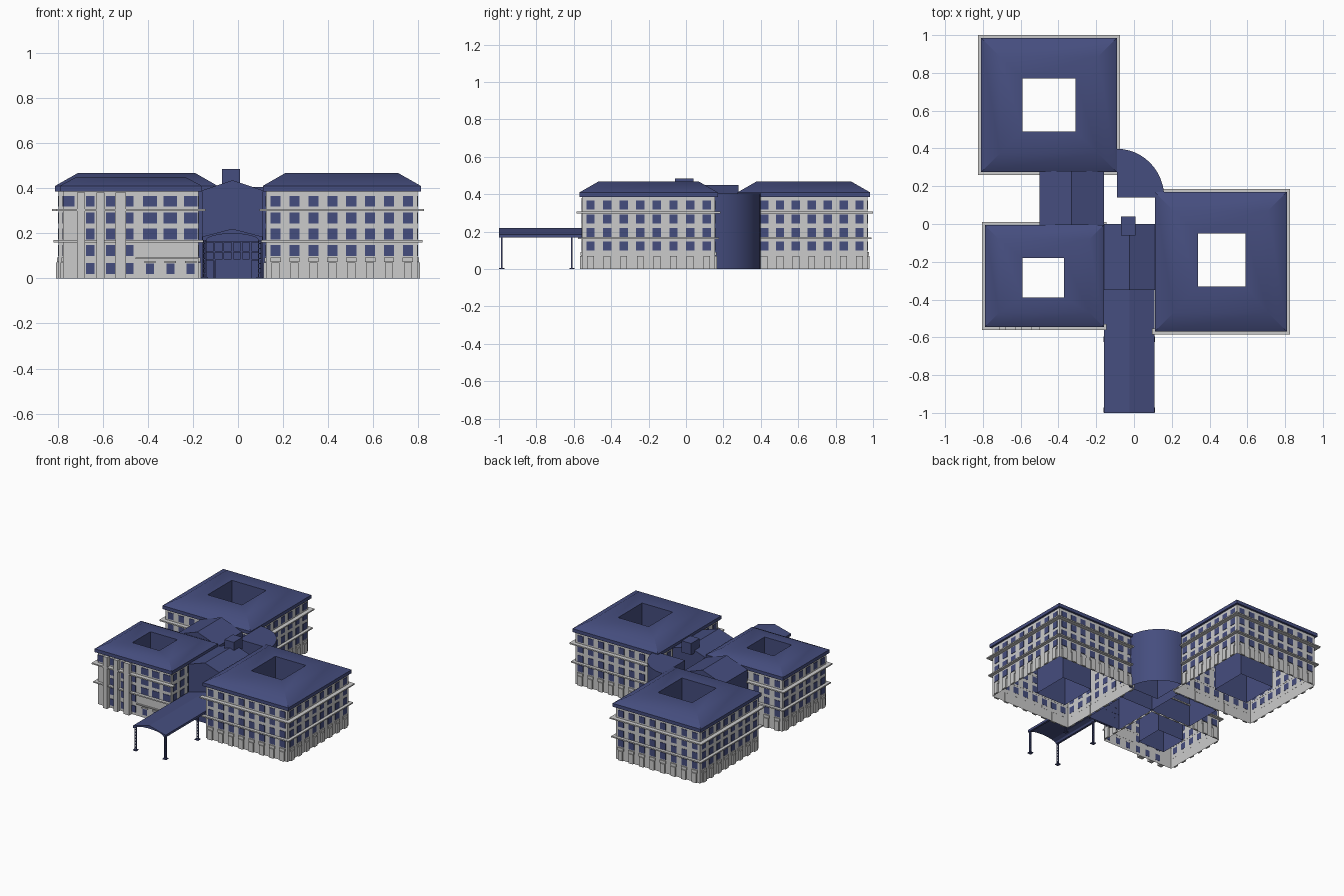
import bpy, bmesh, math
from mathutils import Matrix, Vector

if "Cube" in bpy.data.objects:
    bpy.data.objects.remove(bpy.data.objects["Cube"])

BLUE = bpy.data.materials.new("slate_blue")
BLUE.diffuse_color = (0.06, 0.075, 0.21, 1)
BLUE.use_nodes = True
BLUE.node_tree.nodes["Principled BSDF"].inputs["Base Color"].default_value = BLUE.diffuse_color


def make(name, bm, mat=None, smooth=False):
    me = bpy.data.meshes.new(name)
    bmesh.ops.recalc_face_normals(bm, faces=bm.faces)
    bm.to_mesh(me)
    bm.free()
    ob = bpy.data.objects.new(name, me)
    bpy.context.collection.objects.link(ob)
    if mat:
        me.materials.append(mat)
    if smooth:
        bpy.ops.object.select_all(action='DESELECT')
        ob.select_set(True)
        bpy.context.view_layer.objects.active = ob
        bpy.ops.object.shade_smooth_by_angle(angle=math.radians(35))
    return ob


def box(bm, x0, x1, y0, y1, z0, z1):
    m = Matrix.Translation(((x0 + x1) / 2, (y0 + y1) / 2, (z0 + z1) / 2))
    bmesh.ops.create_cube(bm, size=1, matrix=m @ Matrix.Diagonal((x1 - x0, y1 - y0, z1 - z0, 1)))


def inset(r, d):
    return (r[0] + d, r[1] - d, r[2] + d, r[3] - d)


def rings(bm, levels):
    # open surface through a stack of rectangles (x0, x1, y0, y1) at height z
    prev = None
    for (x0, x1, y0, y1), z in levels:
        cur = [bm.verts.new(p) for p in ((x0, y0, z), (x1, y0, z), (x1, y1, z), (x0, y1, z))]
        if prev:
            for i in range(4):
                j = (i + 1) % 4
                bm.faces.new((prev[i], prev[j], cur[j], cur[i]))
        prev = cur


def on_wall(bm, rect, side, c, w, z0, z1, d):
    # box standing d proud of one wall, centred at coordinate c
    x0, x1, y0, y1 = rect
    a, b = c - w / 2, c + w / 2
    if side == 'front':
        box(bm, a, b, y0 - d, y0 + .001, z0, z1)
    elif side == 'back':
        box(bm, a, b, y1 - .001, y1 + d, z0, z1)
    elif side == 'left':
        box(bm, x0 - d, x0 + .001, a, b, z0, z1)
    else:
        box(bm, x1 - .001, x1 + d, a, b, z0, z1)


ROWS = (.318, .243, .172, .100)


def block(name, roof, court, top, slope, ledge_sides, special=None):
    wall = inset(roof, .015)
    bm = bmesh.new()
    rings(bm, [(wall, 0), (wall, .39)])
    make(name + "_walls", bm)
    # hipped roof ring running down into the courtyard shaft
    bm = bmesh.new()
    rings(bm, [(wall, .385), (roof, .385), (roof, .41), (inset(roof, slope), top), (court, top), (court, 0)])
    make(name + "_roof", bm, BLUE, True)
    glass, trim = bmesh.new(), bmesh.new()
    for side in ('front', 'back', 'left', 'right'):
        lo, hi = wall[:2] if side in ('front', 'back') else wall[2:]
        if side in ledge_sides:
            e = .03
            for z, d in ((.298, .03), (.160, .022)):
                on_wall(trim, wall, side, (lo + hi) / 2, hi - lo + 2 * d, z, z + .009, d)
        if side == special:
            continue
        n = int((hi - lo) / .083)
        step = (hi - lo) / n
        for i in range(n):
            c = lo + (i + .5) * step
            for z in ROWS:
                on_wall(glass, wall, side, c, .045, z, z + .048, .003)
            # ground floor bay with cap
            on_wall(trim, wall, side, c, .036, 0, .07, .012)
            on_wall(trim, wall, side, c, .046, .072, .092, .008)
    return wall, glass, trim


# back left and right wings
for nm, roof, court, sides in (
        ("back_wing", (-.81, -.09, .275, .985), (-.59, -.31, .49, .77), ('front', 'back', 'left', 'right')),
        ("right_wing", (.11, .81, -.57, .17), (.34, .59, -.33, -.05), ('front', 'back', 'right'))):
    _, g, t = block(nm, roof, court, .467, .1, sides)
    make(nm + "_windows", g, BLUE)
    make(nm + "_ledges", t)

# front left wing with its own front facade
w, g, t = block("front_wing", (-.79, -.16, -.545, -.005), (-.59, -.37, -.39, -.18), .45, .075,
                ('front', 'back', 'left'), 'front')
on_wall(g, w, 'front', -.75, .05, .318, .366, .003)
for c in (-.655, -.565, -.482):
    for z in ROWS[:3] + (.02, .10):
        on_wall(g, w, 'front', c, .038, z, z + .048, .003)
for c in (-.39, -.30, -.21):
    for z in ROWS[:3]:
        on_wall(g, w, 'front', c, .06, z, z + .048, .003)
    on_wall(g, w, 'front', c, .036, .02, .065, .003)
    on_wall(t, w, 'front', c, .05, .068, .076, .008)
for c, pw in ((-.695, .035), (-.61, .035), (-.52, .045)):
    on_wall(t, w, 'front', c, pw, 0, .38, .03)
on_wall(t, w, 'front', -.315, .28, .086, .093, .012)
make("front_wing_windows", g, BLUE)
make("front_wing_ledges", t)


def gable(name, x0, x1, y0, y1, z0, ze, zr):
    # open-bottomed pentagon prism, ridge along y
    bm = bmesh.new()
    prof = [(x0, z0), (x0, ze), ((x0 + x1) / 2, zr), (x1, ze), (x1, z0)]
    a = [bm.verts.new((x, y0, z)) for x, z in prof]
    b = [bm.verts.new((x, y1, z)) for x, z in prof]
    bm.faces.new(a)
    bm.faces.new(b)
    for i in range(4):
        bm.faces.new((a[i], a[i + 1], b[i + 1], b[i]))
    return make(name, bm, BLUE)


gable("entrance_hall", -.16, .11, -.35, 0, 0, .39, .435)
gable("rear_link", -.5, -.16, -.005, .28, 0, .39, .45)

# curved corner link
bm = bmesh.new()
pts = [(-.09, .14)] + [(-.09 + .25 * math.cos(a), .14 + .258 * math.sin(a))
                       for a in [i * math.pi / 24 for i in range(13)]]
lo = [bm.verts.new((x, y, 0)) for x, y in pts]
hi = [bm.verts.new((x, y, .405)) for x, y in pts]
bm.faces.new(hi)
for i in range(len(pts)):
    j = (i + 1) % len(pts)
    bm.faces.new((lo[i], lo[j], hi[j], hi[i]))
make("curved_link", bm, BLUE, True)

# roof vent
bm = bmesh.new()
box(bm, -.07, .008, -.06, .04, .40, .485)
make("roof_vent", bm, BLUE)

# entrance doors and frames
bm = bmesh.new()
for x in (-.145, -.105, -.065, -.025, .015, .055, .095):
    box(bm, x - .004, x + .004, -.362, -.349, 0, .165)
for z in (.08, .115, .16):
    box(bm, -.155, .105, -.36, -.349, z, z + .006)
box(bm, -.10, .05, -.366, -.349, 0, .08)
make("entrance_frames", bm, BLUE)

# canopy: pitched top with arched underside
bm = bmesh.new()
N = 8
prof = [(-.158, .168), (-.158, .185), (-.025, .22), (.108, .185), (.108, .168)]
prof += [(-.025 + .118 * math.cos(math.pi * i / N), .168 + .03 * math.sin(math.pi * i / N)) for i in range(N + 1)]
f = bm.faces.new([bm.verts.new((x, -1, z)) for x, z in prof])
ext = bmesh.ops.extrude_face_region(bm, geom=[f], use_keep_orig=True)
bmesh.ops.translate(bm, vec=(0, .65, 0), verts=[v for v in ext['geom'] if isinstance(v, bmesh.types.BMVert)])
make("canopy", bm, BLUE)

# canopy posts: twin uprights with rungs on base plates
bm = bmesh.new()
for x in (-.147, .097):
    for y in (-.985, -.61):
        box(bm, x - .014, x + .014, y - .014, y + .014, 0, .006)
        for s in (-.006, .006):
            box(bm, x + s - .002, x + s + .002, y - .004, y + .004, 0, .17)
        for k in range(7):
            z = .02 + k * .022
            box(bm, x - .006, x + .006, y - .003, y + .003, z, z + .005)
make("canopy_posts", bm, BLUE)
